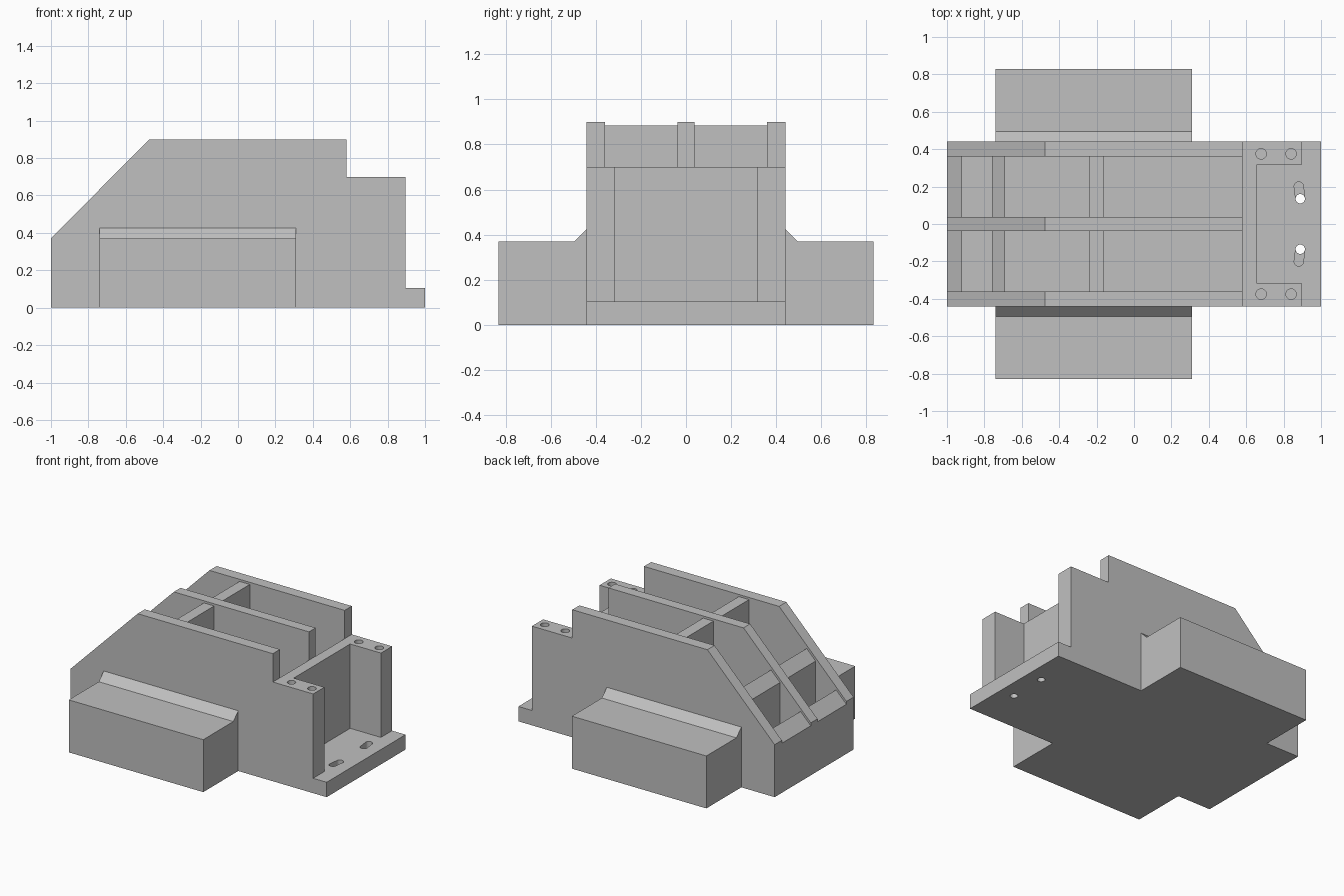
import bpy, bmesh
from mathutils import Vector

cube = bpy.data.objects.get("Cube")
if cube:
    bpy.data.objects.remove(cube, do_unlink=True)

grey = bpy.data.materials.new("plain_grey")
grey.use_nodes = True
grey.diffuse_color = (0.53, 0.53, 0.53, 1)
grey.node_tree.nodes["Principled BSDF"].inputs["Base Color"].default_value = grey.diffuse_color


def prism(name, points, direction):
    """Extrude a flat outline along a direction."""
    bm = bmesh.new()
    face = bm.faces.new([bm.verts.new(p) for p in points])
    out = bmesh.ops.extrude_face_region(bm, geom=[face])
    moved = [v for v in out["geom"] if isinstance(v, bmesh.types.BMVert)]
    bmesh.ops.translate(bm, vec=Vector(direction), verts=moved)
    bmesh.ops.recalc_face_normals(bm, faces=bm.faces)
    mesh = bpy.data.meshes.new(name)
    bm.to_mesh(mesh)
    bm.free()
    mesh.materials.append(grey)
    obj = bpy.data.objects.new(name, mesh)
    bpy.context.collection.objects.link(obj)
    return obj


def side_prism(name, outline, y0, y1):
    return prism(name, [(x, y0, z) for x, z in outline], (0, y1 - y0, 0))


def box(name, x0, x1, y0, y1, z0, z1):
    return side_prism(name, [(x0, z0), (x1, z0), (x1, z1), (x0, z1)], y0, y1)


def cylinder(name, x, y, radius, z0, z1):
    bpy.ops.mesh.primitive_cylinder_add(vertices=24, radius=radius, depth=z1 - z0,
                                        location=(x, y, (z0 + z1) / 2))
    obj = bpy.context.object
    obj.name = name
    return obj


def cut(target, cutter):
    """Subtract a cutter and discard it."""
    bpy.context.view_layer.objects.active = target
    mod = target.modifiers.new("cut", "BOOLEAN")
    mod.operation = "DIFFERENCE"
    mod.solver = "EXACT"
    mod.object = cutter
    bpy.ops.object.modifier_apply(modifier=mod.name)
    bpy.data.objects.remove(cutter, do_unlink=True)


# Main body
body = side_prism("body", [(-1, 0), (-1, 0.37), (-0.475, 0.9), (0.58, 0.9), (0.58, 0.7),
                           (0.895, 0.7), (0.895, 0.105), (1, 0.105), (1, 0)], -0.44, 0.44)
floor = 0.105

# Recess between the ribs, with deep pockets separated by cross walls
for side in (-1, 1):
    y0, y1 = sorted((side * 0.037, side * 0.36))
    cut(body, side_prism("recess_cutter", [(-1.1, 0.249), (-0.467, 0.885), (0.58, 0.885),
                                           (0.58, 1.1), (-1.1, 1.1)], y0, y1))
    for x0, x1 in ((-0.92, -0.76), (-0.69, -0.24), (-0.16, 0.58)):
        cut(body, box("pocket_cutter", x0, x1, y0, y1, floor, 1.2))

# Open bay at the end between the two posts
cut(body, box("bay_cutter", 0.655, 1.1, -0.315, 0.315, floor, 0.9))

for side in (-1, 1):
    # Screw holes in the post tops
    for x in (0.68, 0.84):
        cut(body, cylinder("screw_hole_cutter", x, side * 0.375, 0.028, 0.45, 0.8))
    # Slot in the floor plate with a through hole at its inner end
    a, b = Vector((0.889, side * 0.135, 0.05)), Vector((0.881, side * 0.2, 0.05))
    across = (b - a).cross(Vector((0, 0, 1))).normalized() * 0.0245
    cut(body, prism("slot_cutter", [a + across, b + across, b - across, a - across], (0, 0, 0.1)))
    cut(body, cylinder("slot_end_cutter", b.x, b.y, 0.025, 0.05, 0.15))
    cut(body, cylinder("through_hole_cutter", a.x, a.y, 0.025, -0.1, 0.15))

# Side blocks with a sloped fillet against the body
for side, name in ((-1, "front_block"), (1, "back_block")):
    outline = [(0.44, 0), (0.83, 0), (0.83, 0.37), (0.495, 0.37), (0.44, 0.425)]
    prism(name, [(-0.74, side * y, z) for y, z in outline], (1.05, 0, 0))
